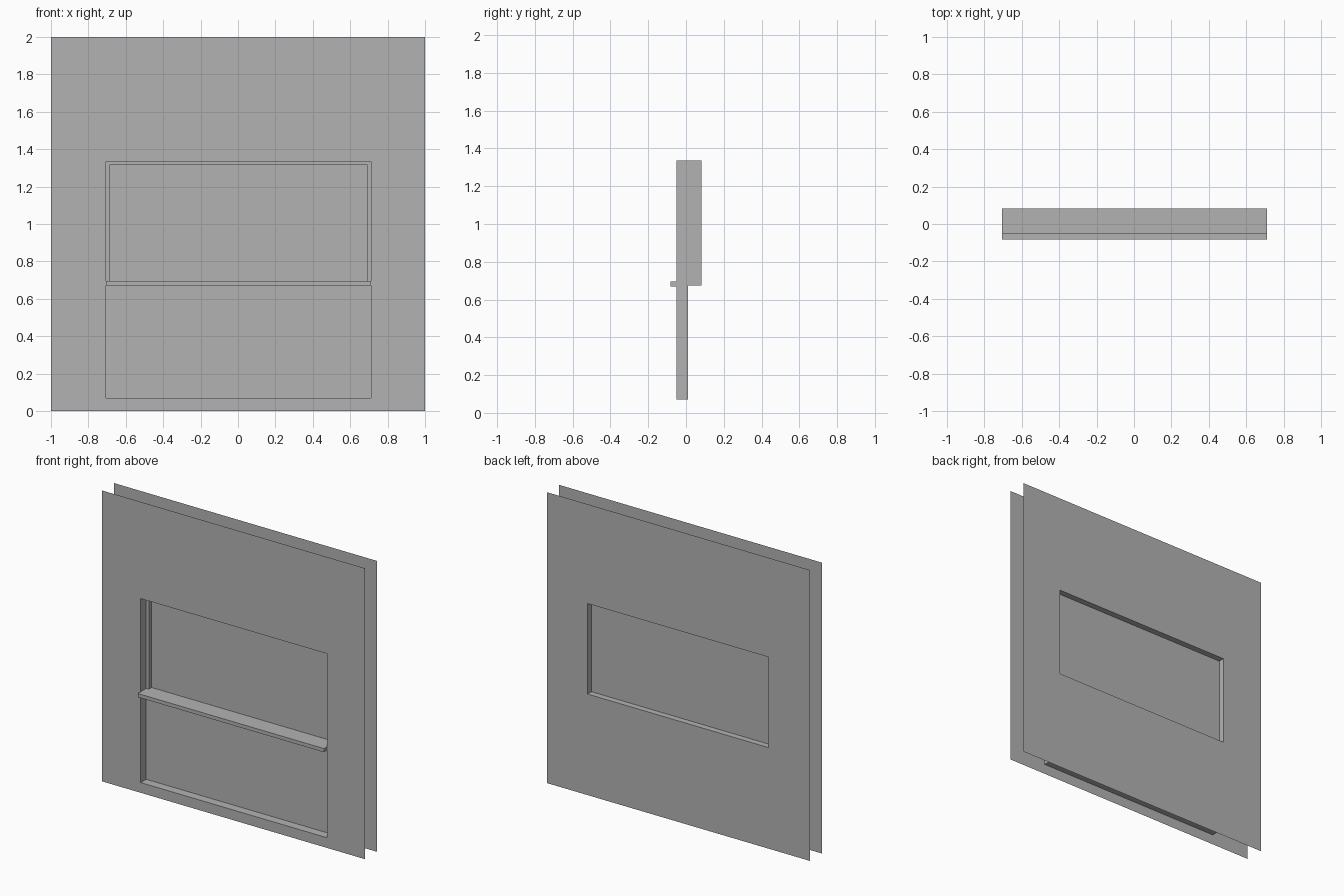
import bpy

cube = bpy.data.objects.get("Cube")
if cube:
    bpy.data.objects.remove(cube, do_unlink=True)

# Single plain grey for the whole wall
grey = bpy.data.materials.new("wall_grey")
grey.use_nodes = True
colour = (0.45, 0.45, 0.45, 1)
grey.diffuse_color = colour
grey.node_tree.nodes["Principled BSDF"].inputs["Base Color"].default_value = colour

# Depths, front to back
FRONT, STEP, GLASS, BACK = -0.05, 0.01, 0.04, 0.082
# Rectangles as left, right, bottom, top
WALL = (-1, 1, 0, 2)
OPENING = (-0.705, 0.711, 0.07, 1.335)
NICHE = (-0.705, 0.711, 0.07, 0.675)
WINDOW = (-0.705, 0.711, 0.675, 1.335)
PANE = (-0.685, 0.691, 0.695, 1.317)


def loop(rect, y):
    """Corners of an upright rectangle, counter-clockwise from the front."""
    l, r, b, t = rect
    return [(l, y, b), (r, y, b), (r, y, t), (l, y, t)]


def make(name, loops, cap_start=False, cap_end=False):
    """Skin consecutive rectangle loops with quads, optionally closing the ends."""
    verts = [v for rect, y in loops for v in loop(rect, y)]
    faces = []
    for n in range(len(loops) - 1):
        a, b = 4 * n, 4 * n + 4
        for i in range(4):
            j = (i + 1) % 4
            faces.append((a + i, a + j, b + j, b + i))
    last = 4 * (len(loops) - 1)
    if cap_start:
        faces.append((3, 2, 1, 0))
    if cap_end:
        faces.append(tuple(range(last, last + 4)))
    mesh = bpy.data.meshes.new(name)
    mesh.from_pydata(verts, [], faces)
    mesh.materials.append(grey)
    obj = bpy.data.objects.new(name, mesh)
    bpy.context.collection.objects.link(obj)
    return obj


# Front wall sheet folding into the shared reveal
make("front_wall", [(WALL, FRONT), (OPENING, FRONT), (OPENING, STEP)])

# Closed back of the lower niche
make("niche_back", [(NICHE, STEP)], cap_end=True)

# Window frame, from its outer casing round to the glass
make("window_frame", [(WINDOW, BACK), (WINDOW, STEP), (PANE, STEP), (PANE, GLASS)])
make("window_pane", [(PANE, GLASS)], cap_end=True)

# Rear reveal folding out into the back wall sheet
make("back_wall", [(PANE, GLASS), (PANE, BACK), (WALL, BACK)])

# Projecting sill board, a closed box wound outwards
SILL = (-0.705, 0.711, 0.67, 0.695)
sill = make("window_sill", [(SILL, STEP), (SILL, -BACK)], True, True)
